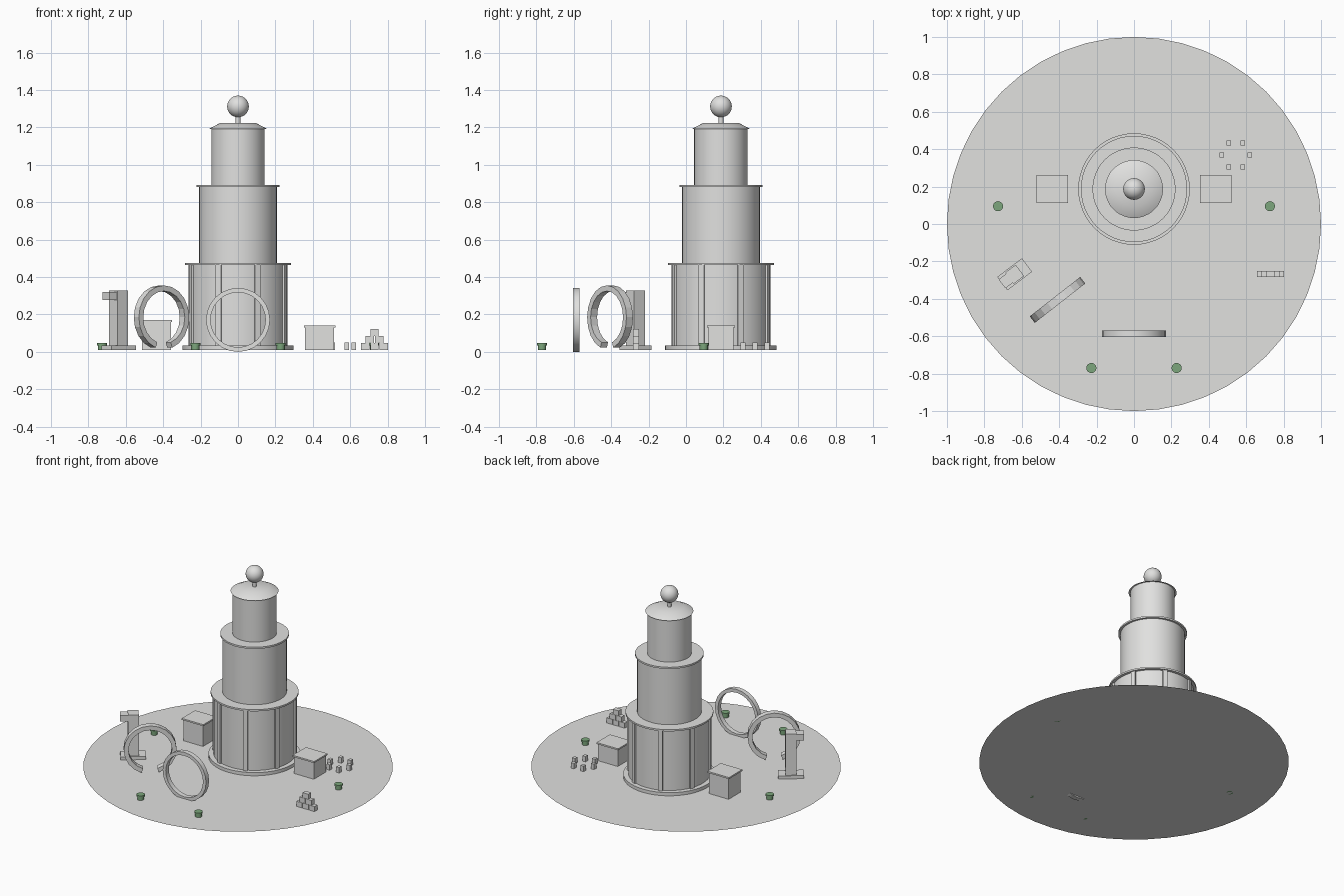
import bpy, bmesh, math
from mathutils import Matrix, Vector

if "Cube" in bpy.data.objects:
    bpy.data.objects.remove(bpy.data.objects["Cube"])


def material(name, rgb):
    m = bpy.data.materials.new(name)
    m.diffuse_color = (*rgb, 1)
    m.use_nodes = True
    m.node_tree.nodes["Principled BSDF"].inputs["Base Color"].default_value = m.diffuse_color
    return m


STONE = material("pale_grey", (0.75, 0.75, 0.74))
GREEN = material("soft_green", (0.2, 0.38, 0.2))
G = 0.011  # ground level


def finish(name, bm, mat=STONE, smooth=True):
    me = bpy.data.meshes.new(name)
    bmesh.ops.recalc_face_normals(bm, faces=bm.faces[:])
    bm.to_mesh(me)
    bm.free()
    me.materials.append(mat)
    ob = bpy.data.objects.new(name, me)
    bpy.context.collection.objects.link(ob)
    if smooth:
        bpy.context.view_layer.objects.active = ob
        ob.select_set(True)
        bpy.ops.object.shade_smooth_by_angle(angle=math.radians(35))
        ob.select_set(False)
    return ob


def box(name, center, size, z0, z1, angle=0):
    bm = bmesh.new()
    bmesh.ops.create_cube(bm, size=1)
    bm.transform(Matrix.Translation((center[0], center[1], (z0 + z1) / 2))
                 @ Matrix.Rotation(angle, 4, 'Z')
                 @ Matrix.Diagonal((size[0], size[1], z1 - z0, 1)))
    return finish(name, bm, smooth=False)


def drum(name, center, r1, z0, z1, r2=None, n=48, mat=STONE):
    bm = bmesh.new()
    bmesh.ops.create_cone(bm, cap_ends=True, segments=n, radius1=r1,
                          radius2=r1 if r2 is None else r2, depth=z1 - z0)
    bm.transform(Matrix.Translation((*center, (z0 + z1) / 2)))
    return finish(name, bm, mat)


def ring(name, center, angle, outer, inner, depth, n, gap=0):
    """Upright band; gap is the half angle left open at the bottom."""
    bm = bmesh.new()
    count = n + 1 if gap else n
    rows = []
    for i in range(count):
        a = -math.pi / 2 + gap + (2 * math.pi - 2 * gap) * i / n
        rows.append([bm.verts.new((r * math.cos(a), y, r * math.sin(a)))
                     for r, y in ((outer, -depth / 2), (outer, depth / 2),
                                  (inner, depth / 2), (inner, -depth / 2))])
    for i in range(n):
        p, q = rows[i], rows[(i + 1) % count]
        for k in range(4):
            m = (k + 1) % 4
            bm.faces.new((p[k], p[m], q[m], q[k]))
    if gap:
        bm.faces.new(rows[0])
        bm.faces.new(rows[-1])
    bm.transform(Matrix.Translation(center) @ Matrix.Rotation(angle, 4, 'Z'))
    return finish(name, bm, smooth=not gap)


# Round ground sheet
bm = bmesh.new()
bmesh.ops.create_circle(bm, cap_ends=True, segments=48, radius=1)
bm.transform(Matrix.Translation((0, 0, G)))
finish("ground_disc", bm)

# Tiered tower
T = (0, 0.187)
drum("tower_plinth", T, 0.298, G, 0.034)
drum("lower_tier", T, 0.265, 0.034, 0.464)
drum("lower_rim", T, 0.284, 0.464, 0.476)
drum("middle_tier", T, 0.208, 0.476, 0.88)
drum("middle_rim", T, 0.222, 0.88, 0.892)
drum("upper_tier", T, 0.143, 0.892, 1.192)
drum("upper_roof", T, 0.155, 1.192, 1.224, r2=0.095)
drum("finial_pole", T, 0.013, 1.224, 1.265, n=16)
bm = bmesh.new()
bmesh.ops.create_uvsphere(bm, u_segments=32, v_segments=16, radius=0.058)
bm.transform(Matrix.Translation((*T, 1.312)))
finish("finial_ball", bm)

# Pilasters around the lower tier
for i in range(8):
    a = math.radians(22.5 + 45 * i)
    box("pilaster", (T[0] + 0.263 * math.cos(a), T[1] + 0.263 * math.sin(a)),
        (0.026, 0.03), 0.034, 0.464, a)

# Booths either side of the tower, the left one taller
for side, top in ((-1, 0.16), (1, 0.131)):
    c = (side * 0.437, 0.187)
    box("booth_body", c, (0.155, 0.135), G, top)
    box("booth_roof", c, (0.17, 0.15), top, top + 0.011)

# Circle of small stools
for i in range(6):
    a = math.radians(60 * i)
    box("stool", (0.545 + 0.075 * math.cos(a), 0.369 + 0.075 * math.sin(a)),
        (0.024, 0.026), G, 0.05)

# Stacked crates
for row in range(3):
    for k in range(3 - row):
        box("crate", (0.73 + (k - (2 - row) / 2) * 0.049, -0.267),
            (0.045, 0.033), G + row * 0.0373, G + row * 0.0373 + 0.036)

# Green bollards
for c in ((-0.727, 0.095), (0.727, 0.095), (-0.228, -0.77), (0.228, -0.77)):
    drum("bollard_body", c, 0.022, G, 0.034, n=16, mat=GREEN)
    drum("bollard_cap", c, 0.027, 0.034, 0.046, n=16, mat=GREEN)

# Closed front ring and open angled ring
ring("front_ring", (0, -0.587, 0.171), 0, 0.171, 0.147, 0.034, 24)
ring("open_ring", (-0.409, -0.406, 0.184), math.radians(38), 0.171, 0.141,
     0.044, 18, math.radians(19))

# Angled post with foot and side block
A = math.radians(37)
P = Vector((-0.638, -0.269))
E = Vector((math.cos(A), math.sin(A)))
box("post_foot", P, (0.165, 0.09), G, 0.033, A)
box("post_shaft", P, (0.07, 0.075), 0.033, 0.327, A)
box("post_block", P - E * 0.055, (0.06, 0.06), 0.277, 0.32, A)
